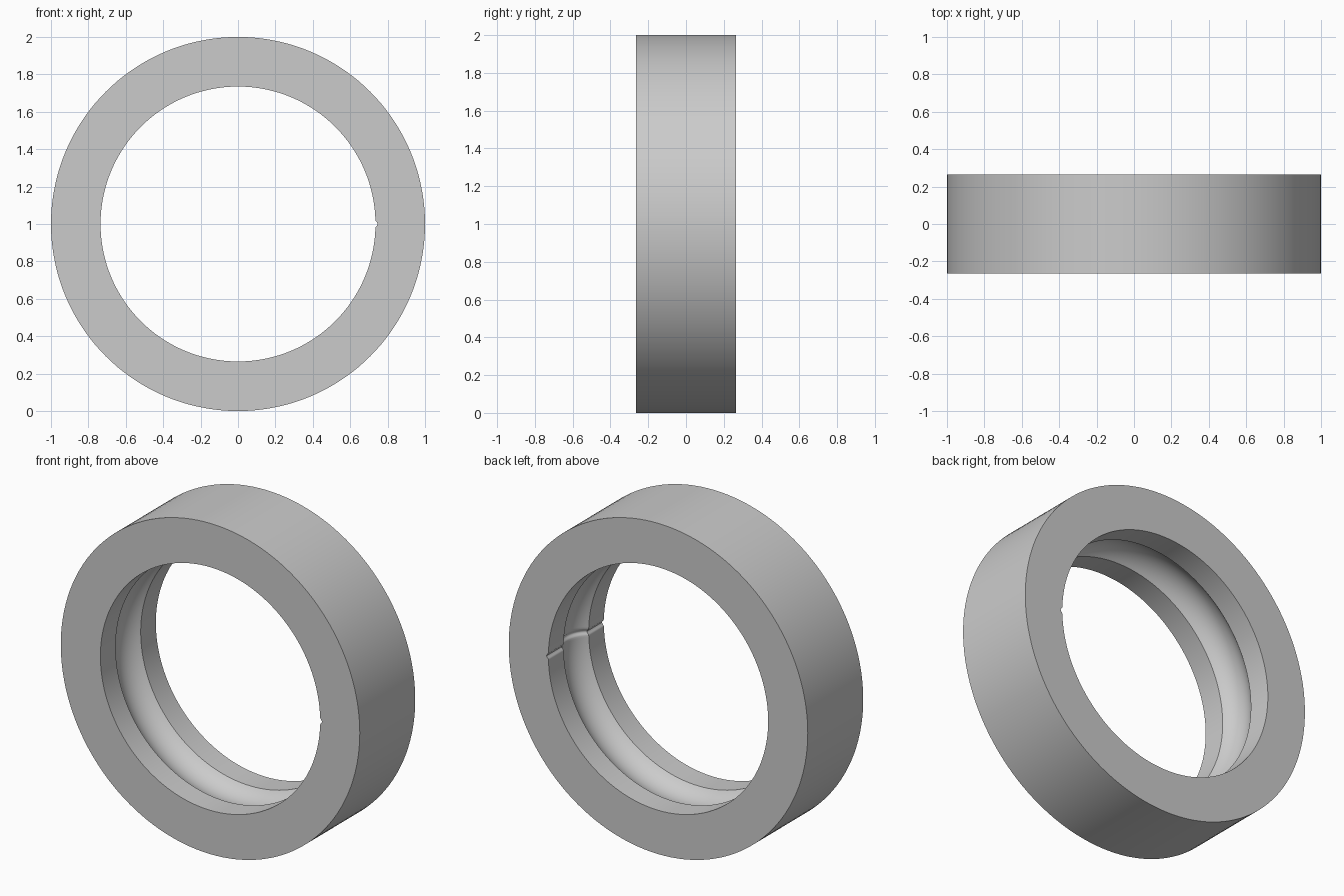
import bpy
import bmesh
from math import cos, sin, pi, radians, sqrt, asin

cube = bpy.data.objects.get("Cube")
if cube:
    bpy.data.objects.remove(cube, do_unlink=True)

OUTER, BORE, HALF = 1.0, 0.735, 0.265       # ring size
GROOVE, BALL = 0.12, 0.15                   # groove half width and arc radius
NOTCH_ANGLE, NOTCH_DEPTH = radians(1.7), 0.012

steel = bpy.data.materials.new("steel_grey")
steel.use_nodes = True
grey = (0.6, 0.6, 0.6, 1)
steel.diffuse_color = grey
steel.node_tree.nodes["Principled BSDF"].inputs["Base Color"].default_value = grey

# Cross-section (radius, y): outer wall, then bore with a round ball groove
lip = asin(GROOVE / BALL)
offset = BORE - sqrt(BALL ** 2 - GROOVE ** 2)
arc = [lip * (1 - i / 8) for i in range(17)]
profile = [(OUTER, -HALF), (OUTER, HALF), (BORE, HALF)]
profile += [(offset + BALL * cos(a), BALL * sin(a)) for a in arc]
profile += [(BORE, -HALF)]

# Angles around the ring, with extra steps across the small notch on the left
angles = [NOTCH_ANGLE * i / 4 for i in range(-4, 5)]
angles += [2 * pi * i / 144 for i in range(1, 144)]


def notch(angle):
    if abs(angle) >= NOTCH_ANGLE:
        return 0
    return NOTCH_DEPTH * (1 + cos(pi * angle / NOTCH_ANGLE)) / 2


# Sweep the cross-section; the notch deepens only the bore side
bm = bmesh.new()
rings = []
for a in angles:
    ring = []
    for i, (r, y) in enumerate(profile):
        r += notch(a) if i > 1 else 0
        ring.append(bm.verts.new((r * cos(a), y, 1 + r * sin(a))))
    rings.append(ring)
for k, ring in enumerate(rings):
    following = rings[(k + 1) % len(rings)]
    for i in range(len(profile)):
        j = (i + 1) % len(profile)
        bm.faces.new((ring[i], ring[j], following[j], following[i]))
bmesh.ops.recalc_face_normals(bm, faces=bm.faces)

mesh = bpy.data.meshes.new("bearing_outer_ring")
bm.to_mesh(mesh)
bm.free()
mesh.materials.append(steel)
obj = bpy.data.objects.new("bearing_outer_ring", mesh)
bpy.context.collection.objects.link(obj)

bpy.ops.object.select_all(action="DESELECT")
obj.select_set(True)
bpy.context.view_layer.objects.active = obj
bpy.ops.object.shade_smooth_by_angle(angle=radians(35))
